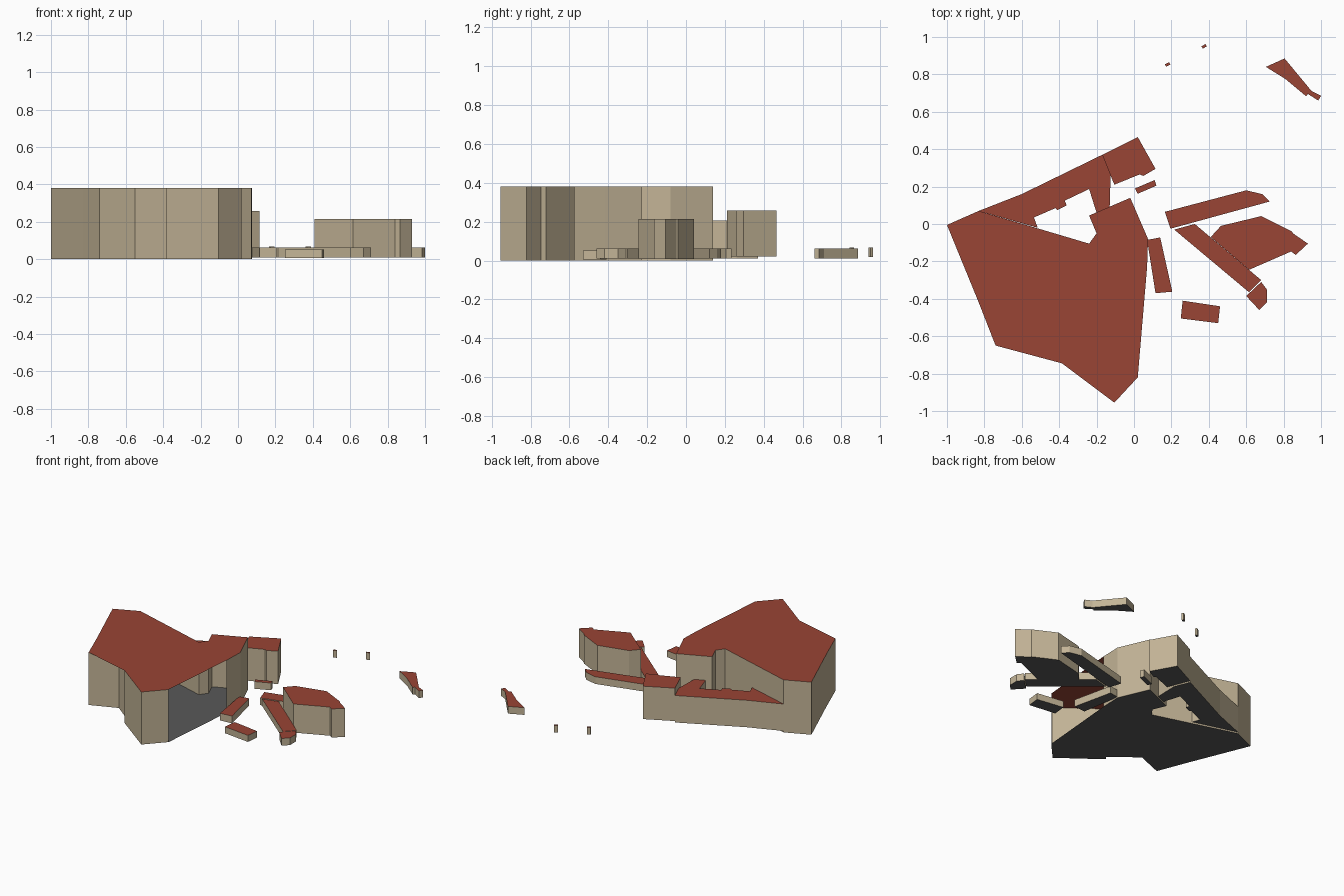
import bpy, bmesh


def material(name, rgb):
    m = bpy.data.materials.new(name)
    m.diffuse_color = (*rgb, 1)
    return m


MATS = [material("wall", (0.55, 0.46, 0.31)),
        material("roof", (0.32, 0.058, 0.035)),
        material("underside", (0.10, 0.10, 0.10))]


def building(name, outline, z0, z1, open_side=None):
    """Prism over a clockwise or anticlockwise outline; open_side skips one wall."""
    n = len(outline)
    area = sum(outline[i][0] * outline[(i + 1) % n][1] - outline[(i + 1) % n][0] * outline[i][1]
               for i in range(n))
    bm = bmesh.new()
    low = [bm.verts.new((x, y, z0)) for x, y in outline]
    high = [bm.verts.new((x, y, z1)) for x, y in outline]
    bm.faces.new(high).material_index = 1
    bm.faces.new(low[::-1]).material_index = 2
    for i in range(n):
        if i != open_side:
            j = (i + 1) % n
            bm.faces.new((low[i], low[j], high[j], high[i]))
    if area < 0:
        bmesh.ops.reverse_faces(bm, faces=bm.faces[:])
    bmesh.ops.triangulate(bm, faces=[f for f in bm.faces if len(f.verts) > 4])
    mesh = bpy.data.meshes.new(name)
    bm.to_mesh(mesh)
    bm.free()
    for m in MATS:
        mesh.materials.append(m)
    ob = bpy.data.objects.new(name, mesh)
    bpy.context.collection.objects.link(ob)
    return ob


# Tall main hall, its long right wall is left open
building("main_hall", [
    (0.02, -0.82), (0.07, -0.23), (0.075, -0.08), (-0.02, 0.14), (-0.24, 0.045),
    (-0.20, -0.05), (-0.24, -0.105), (-0.83, 0.07), (-1.0, -0.005), (-0.83, -0.42),
    (-0.74, -0.65), (-0.55, -0.575), (-0.365, -0.72), (-0.385, -0.745), (-0.105, -0.955)],
    0, 0.38, open_side=0)

# Lower wing wrapping the courtyard
building("courtyard_wing", [
    (-0.83, 0.07), (-0.60, 0.16), (-0.17, 0.37), (-0.125, 0.26), (-0.13, 0.09),
    (-0.20, 0.06), (-0.24, 0.187), (-0.37, 0.125), (-0.36, 0.10), (-0.41, 0.075),
    (-0.42, 0.085), (-0.535, 0.035), (-0.515, -0.02)], 0.01, 0.205)

# Block at the back end of the wing
building("rear_block", [
    (-0.17, 0.37), (0.02, 0.465), (0.115, 0.295), (0.05, 0.257), (0.03, 0.265),
    (-0.105, 0.21)], 0.02, 0.258)

# Medium hall on the right
building("right_hall", [
    (0.41, -0.07), (0.465, -0.01), (0.68, 0.042), (0.845, -0.04), (0.85, -0.05),
    (0.93, -0.105), (0.865, -0.165), (0.84, -0.147), (0.615, -0.245)], 0.008, 0.215)

# Low sheds
sheds = {
    "long_shed_back": [(0.165, 0.065), (0.6, 0.18), (0.685, 0.16), (0.725, 0.12), (0.195, -0.025)],
    "long_shed_front": [(0.215, -0.03), (0.325, 0.0), (0.68, -0.30), (0.615, -0.365)],
    "shed_end": [(0.6, -0.385), (0.68, -0.31), (0.71, -0.35), (0.71, -0.42), (0.67, -0.46)],
    "side_shed": [(0.07, -0.085), (0.14, -0.072), (0.205, -0.362), (0.115, -0.37)],
    "small_shed": [(0.005, 0.19), (0.11, 0.235), (0.12, 0.205), (0.02, 0.162)],
    "far_shed": [(0.705, 0.84), (0.805, 0.885), (0.95, 0.71), (1.0, 0.685), (0.985, 0.66),
                 (0.93, 0.695), (0.92, 0.683), (0.81, 0.775)],
}
for name, outline in sheds.items():
    building(name, outline, 0.01, 0.062)
building("front_shed", [(0.26, -0.41), (0.46, -0.44), (0.45, -0.53), (0.25, -0.505)], 0.005, 0.052)

# Two tiny huts at the back
for i, (x, y) in enumerate([(0.18, 0.853), (0.375, 0.95)]):
    building(f"hut_{i + 1}", [(x - 0.015, y), (x + 0.007, y + 0.012), (x + 0.015, y),
                              (x - 0.007, y - 0.012)], 0.017, 0.068)
